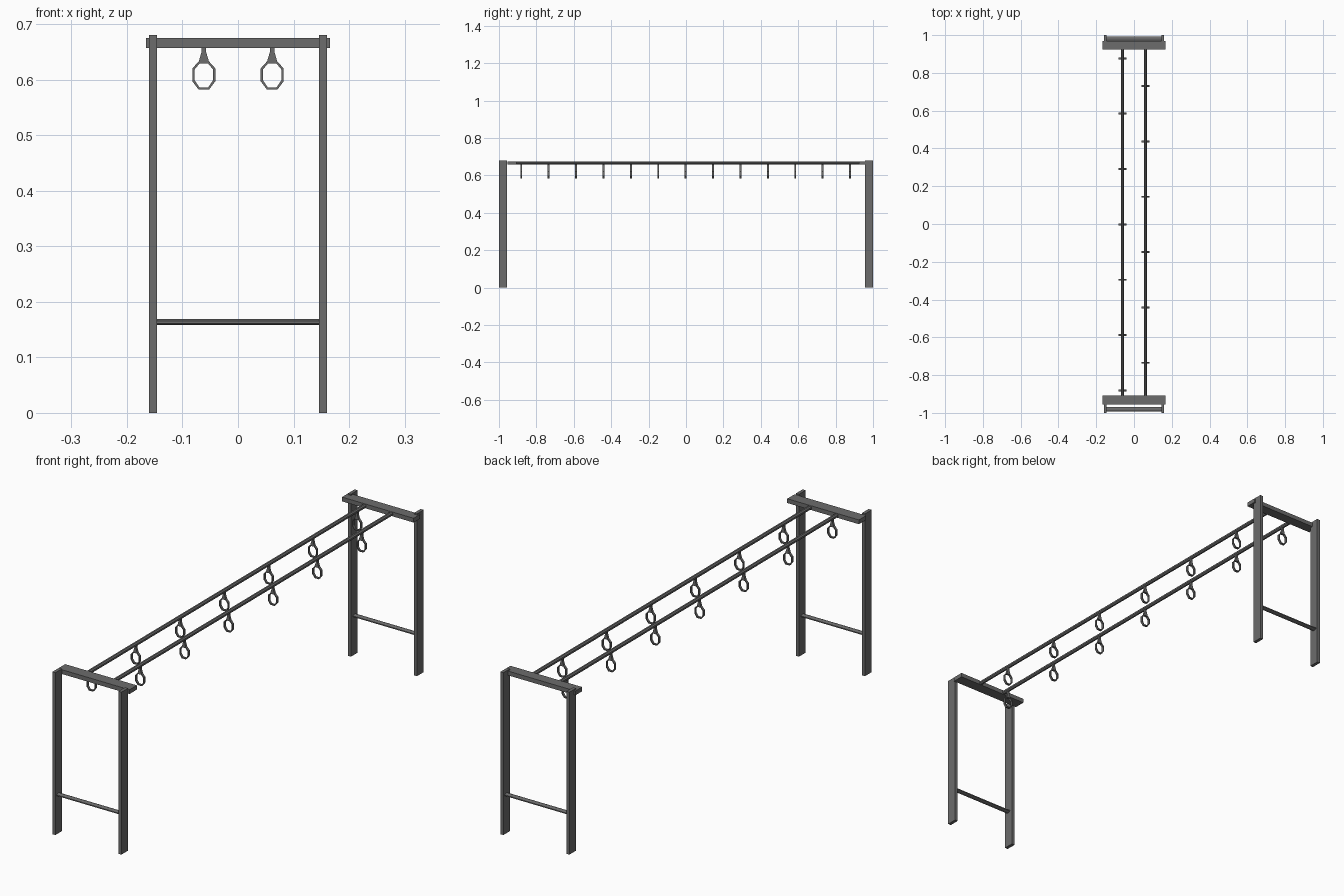
import bpy, bmesh, math
from mathutils import Matrix, Vector

if "Cube" in bpy.data.objects:
    bpy.data.objects.remove(bpy.data.objects["Cube"])

steel = bpy.data.materials.new("dark grey steel")
steel.diffuse_color = (0.15, 0.15, 0.15, 1)
steel.use_nodes = True
steel.node_tree.nodes["Principled BSDF"].inputs["Base Color"].default_value = steel.diffuse_color


def finish(bm, name):
    bmesh.ops.recalc_face_normals(bm, faces=bm.faces)
    me = bpy.data.meshes.new(name)
    bm.to_mesh(me)
    bm.free()
    me.materials.append(steel)
    ob = bpy.data.objects.new(name, me)
    bpy.context.collection.objects.link(ob)
    return ob


def box(name, lo, hi):
    lo, hi = Vector(lo), Vector(hi)
    bm = bmesh.new()
    m = Matrix.Translation((lo + hi) / 2) @ Matrix.Diagonal((*(hi - lo), 1))
    bmesh.ops.create_cube(bm, size=1, matrix=m)
    return finish(bm, name)


def bar(name, center, length, axis, ry, rz):
    # eight-sided bar along x or y, flats facing up and sideways
    bm = bmesh.new()
    k = 1 / math.cos(math.pi / 8)
    turn = Matrix.Rotation(math.pi / 2, 4, 'Y' if axis == 'x' else 'X')
    flat = (1, ry * k, rz * k, 1) if axis == 'x' else (ry * k, 1, rz * k, 1)
    m = Matrix.Translation(center) @ Matrix.Diagonal(flat) @ turn @ Matrix.Rotation(math.pi / 8, 4, 'Z')
    bmesh.ops.create_cone(bm, cap_ends=True, segments=8, radius1=1, radius2=1, depth=length, matrix=m)
    return finish(bm, name)


# end frames: posts, top beam on the inner side, step rung
for end, s, b0, b1 in (("front", -1, -0.955, -0.907), ("back", 1, 0.925, 0.969)):
    y0, y1 = sorted((s * 1.0, s * 0.956))
    for side, sx in (("left", -1), ("right", 1)):
        x0, x1 = sorted((sx * 0.16, sx * 0.146))
        box(f"{end}_{side}_post", (x0, y0, 0), (x1, y1, 0.68))
    box(f"{end}_top_beam", (-0.166, b0, 0.657), (0.166, b1, 0.675))
    bar(f"{end}_step_rung", (0, s * 0.981, 0.1635), 0.294, 'x', 0.011, 0.0055)

# two long rails
RX = 0.0615
for side, sx in (("left", -1), ("right", 1)):
    bar(f"{side}_rail", (sx * RX, 0.005, 0.666), 1.85, 'y', 0.008, 0.008)

# hanging ring profile: stretched octagon with a flared neck
outer = [(0.009, 0.633), (0.0207, 0.62), (0.0207, 0.597), (0.0095, 0.582)]
inner = [(0.0075, 0.629), (0.0167, 0.618), (0.0167, 0.599), (0.008, 0.586)]
neck = [(0.004, 0.662), (0.004, 0.65), (0.009, 0.633)]


def loop(half):
    return half + [(-x, z) for x, z in reversed(half)]


def hanging_ring(name, cx, cy, t=0.005):
    bm = bmesh.new()
    o = [bm.verts.new((cx + x, cy - t, z)) for x, z in loop(outer)]
    i = [bm.verts.new((cx + x, cy - t, z)) for x, z in loop(inner)]
    n = len(o)
    faces = [bm.faces.new((o[a], o[(a + 1) % n], i[(a + 1) % n], i[a])) for a in range(n)]
    p = [bm.verts.new((cx + x, cy - t, z)) for x, z in loop(neck)]
    faces += [bm.faces.new((p[0], p[1], p[4], p[5])), bm.faces.new((p[1], p[2], p[3], p[4]))]
    bmesh.ops.remove_doubles(bm, verts=bm.verts, dist=1e-5)
    r = bmesh.ops.extrude_face_region(bm, geom=bm.faces[:], use_keep_orig=True)
    verts = [v for v in r["geom"] if isinstance(v, bmesh.types.BMVert)]
    bmesh.ops.translate(bm, verts=verts, vec=(0, 2 * t, 0))
    return finish(bm, name)


# thirteen rings alternating between the rails
for k in range(13):
    hanging_ring(f"hanging_ring_{k + 1}", -RX if k % 2 == 0 else RX, (k - 6) * 0.1465 - 0.002)
